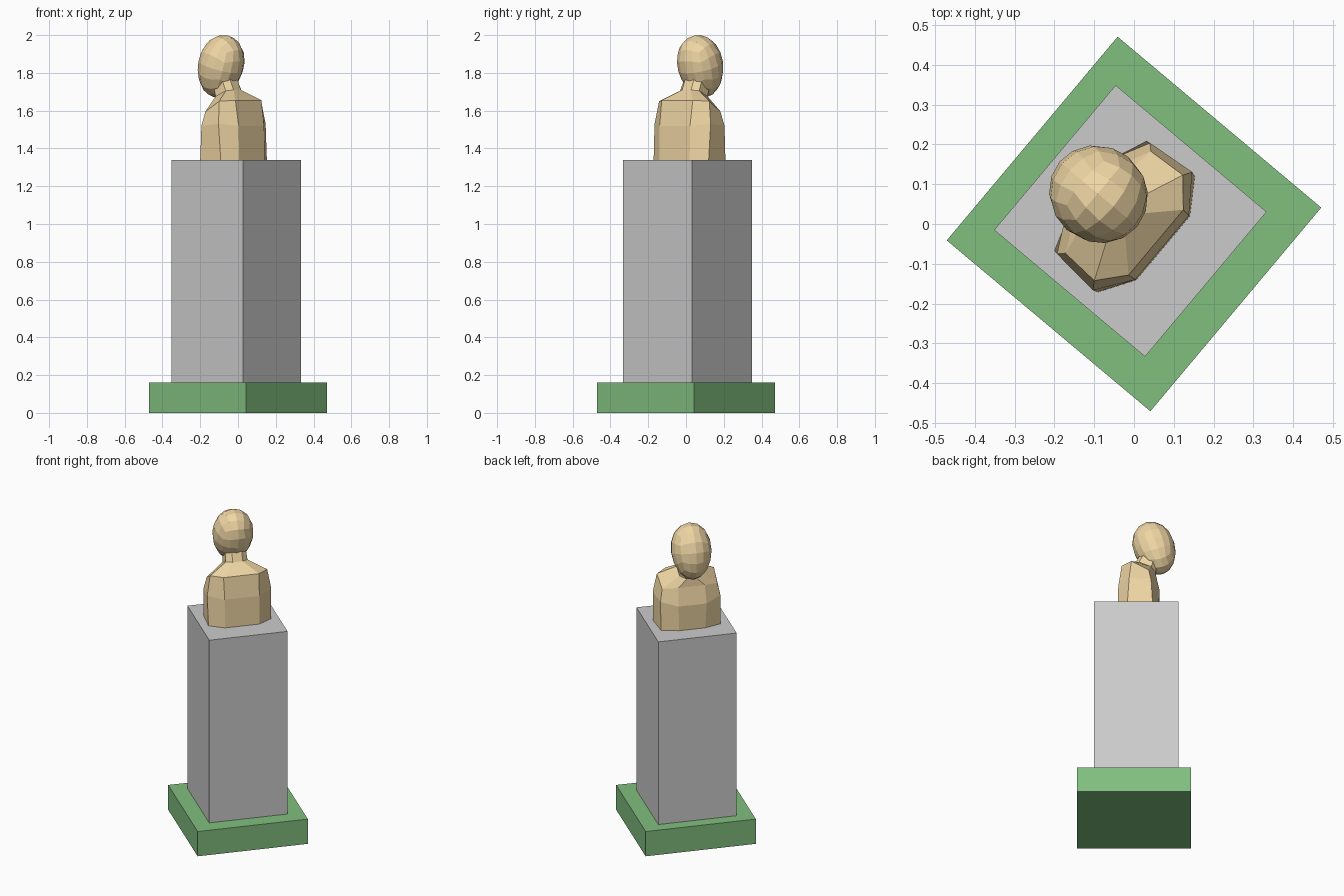
import bpy, bmesh, math
from mathutils import Matrix

if "Cube" in bpy.data.objects:
    bpy.data.objects.remove(bpy.data.objects["Cube"])

TURN = math.radians(50)  # whole model is turned on the spot; local +y is where the bust looks

def material(name, rgb):
    m = bpy.data.materials.new(name)
    m.diffuse_color = (*rgb, 1)
    m.use_nodes = True
    m.node_tree.nodes["Principled BSDF"].inputs["Base Color"].default_value = m.diffuse_color
    return m

green = material("green", (0.22, 0.52, 0.21))
tan = material("tan", (0.86, 0.67, 0.37))

def finish(name, bm, mat=None):
    bmesh.ops.recalc_face_normals(bm, faces=bm.faces)
    bm.transform(Matrix.Rotation(TURN, 4, 'Z'))
    me = bpy.data.meshes.new(name)
    bm.to_mesh(me)
    bm.free()
    ob = bpy.data.objects.new(name, me)
    bpy.context.collection.objects.link(ob)
    if mat:
        me.materials.append(mat)

def block(name, sx, sy, z0, z1, cy=0, mat=None):
    bm = bmesh.new()
    bmesh.ops.create_cube(bm, size=1)
    bm.transform(Matrix.Translation((0, cy, (z0 + z1) / 2)) @ Matrix.Diagonal((sx, sy, z1 - z0, 1)))
    finish(name, bm, mat)

def loft(name, rings, mat):
    # each ring is half an outline (back to front), mirrored across x
    bm = bmesh.new()
    loops = []
    for half in rings:
        full = half + [(-x, y, z) for x, y, z in reversed(half)]
        loops.append([bm.verts.new(p) for p in full])
    n = len(loops[0])
    for a, b in zip(loops, loops[1:]):
        for i in range(n):
            j = (i + 1) % n
            bm.faces.new((a[i], a[j], b[j], b[i]))
    bm.faces.new(loops[0])
    bm.faces.new(loops[-1])
    finish(name, bm, mat)

# Base and column
block("base", 0.668, 0.668, 0, 0.16, mat=green)
block("column", 0.475, 0.495, 0.16, 1.34, cy=0.012)

# Shoulders and chest, rising to the neck opening
neck_ring = [(0.03, 0.005, 1.71), (0.066, 0.03, 1.705), (0.066, 0.10, 1.675), (0.03, 0.125, 1.66)]
loft("torso", [
    [(0.105, -0.095, 1.34), (0.19, -0.04, 1.34), (0.18, 0.11, 1.34), (0.08, 0.142, 1.34)],
    [(0.105, -0.092, 1.52), (0.194, -0.028, 1.53), (0.182, 0.10, 1.52), (0.085, 0.15, 1.50)],
    [(0.107, -0.072, 1.655), (0.173, -0.015, 1.65), (0.167, 0.085, 1.595), (0.08, 0.128, 1.61)],
    neck_ring], tan)

# Neck leaning forward into the head
loft("neck", [neck_ring,
    [(0.03, 0.045, 1.80), (0.06, 0.07, 1.79), (0.06, 0.13, 1.77), (0.03, 0.15, 1.75)]], tan)

# Head: cube grid rounded into a ball, stretched, narrowed at the chin, tilted
bm = bmesh.new()
bmesh.ops.create_cube(bm, size=2)
bmesh.ops.subdivide_edges(bm, edges=bm.edges[:], cuts=3, use_grid_fill=True)
for v in bm.verts:
    p = v.co.copy()
    for k in range(3):
        p[k] = math.tan(p[k] * math.pi / 4)
    p.normalize()
    taper = 1 + 0.08 * p.z
    v.co = (p.x * 0.12 * taper, p.y * 0.122 * taper, p.z * 0.17)
bm.transform(Matrix.Translation((0, 0.12, 1.835)) @ Matrix.Rotation(math.radians(18), 4, 'X'))
finish("head", bm, tan)
